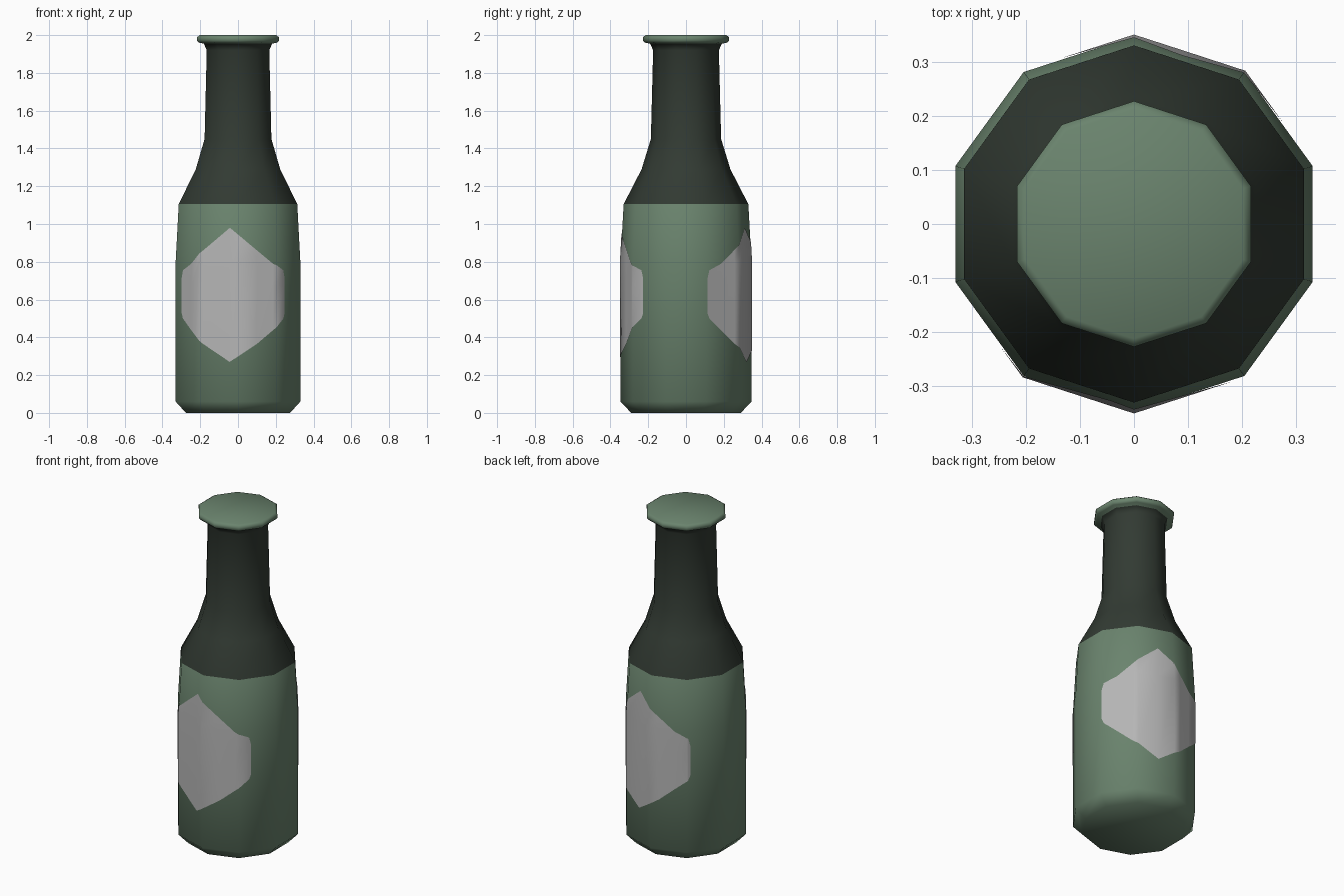
import bpy
import bmesh
from math import cos, sin, radians

SIDES = 10
STEP = 360 / SIDES

cube = bpy.data.objects.get("Cube")
if cube:
    bpy.data.objects.remove(cube)


def material(name, rgb):
    mat = bpy.data.materials.new(name)
    mat.use_nodes = True
    mat.diffuse_color = (*rgb, 1)
    mat.node_tree.nodes["Principled BSDF"].inputs["Base Color"].default_value = (*rgb, 1)
    return mat


green = material("bottle green", (0.145, 0.23, 0.155))
dark = material("dark green", (0.032, 0.043, 0.033))
grey = material("label grey", (0.46, 0.46, 0.46))


def finish(name, bm, mats):
    for face in bm.faces:
        face.smooth = True
    mesh = bpy.data.meshes.new(name)
    bm.to_mesh(mesh)
    bm.free()
    for mat in mats:
        mesh.materials.append(mat)
    obj = bpy.data.objects.new(name, mesh)
    bpy.context.collection.objects.link(obj)
    return obj


# Bottle: (radius, height) profile turned into a ten-sided lathe
PROFILE = [(0.29, 0), (0.347, 0.06), (0.347, 0.8), (0.33, 1.105),
           (0.235, 1.29), (0.186, 1.45), (0.174, 1.92), (0.19, 1.955),
           (0.217, 1.96), (0.227, 1.97), (0.227, 1.99), (0.212, 2.0)]
SHOULDER, LIP = 1.105, 1.955

bm = bmesh.new()
rings = []
for r, z in PROFILE:
    angles = [radians(18 + STEP * i) for i in range(SIDES)]
    rings.append([bm.verts.new((r * cos(a), r * sin(a), z)) for a in angles])
for lower, upper in zip(rings, rings[1:]):
    for i in range(SIDES):
        j = (i + 1) % SIDES
        bm.faces.new((lower[i], lower[j], upper[j], upper[i]))
bm.faces.new(rings[0][::-1])
bm.faces.new(rings[-1])
# Shoulder and neck are dark, body and cap are green
for face in bm.faces:
    face.material_index = int(SHOULDER < face.calc_center_median().z < LIP)
finish("bottle", bm, [green, dark])


def interpolate(points, x):
    for (x0, y0), (x1, y1) in zip(points, points[1:]):
        if x <= x1:
            return y0 + (y1 - y0) * (x - x0) / (x1 - x0)
    return points[-1][1]


def on_body(angle, z):
    """Point just outside the flat-sided body at this angle and height."""
    r = interpolate([(h, rad) for rad, h in PROFILE], z)
    across = (angle - 18) % STEP - STEP / 2
    r = r * cos(radians(STEP / 2)) / cos(radians(across)) + 0.003
    return r * cos(radians(angle)), r * sin(radians(angle)), z


# Labels: hexagons wrapped round the body; edges given by angle from the middle
TOP = [(0, 0.98), (40, 0.79), (53, 0.755), (55, 0.71)]
BOTTOM = [(0, 0.27), (25, 0.365), (53, 0.5), (55, 0.53)]


def label(name, middle):
    corners = [18 + STEP * k - middle for k in range(-12, 12)]
    columns = {s * a for a, _ in TOP + BOTTOM for s in (-1, 1)}
    columns |= {c for c in corners if abs(c) < 55}
    bm = bmesh.new()
    strips = []
    for offset in sorted(columns):
        low = interpolate(BOTTOM, abs(offset))
        high = interpolate(TOP, abs(offset))
        heights = (low, min(0.8, (low + 2 * high) / 3 if high < 0.8 else 0.8), high)
        strips.append([bm.verts.new(on_body(middle + offset, z)) for z in heights])
    for a, b in zip(strips, strips[1:]):
        for k in range(2):
            bm.faces.new((a[k], b[k], b[k + 1], a[k + 1]))
    finish(name, bm, [grey])


label("front_label", -97.5)
label("back_label", 74)
